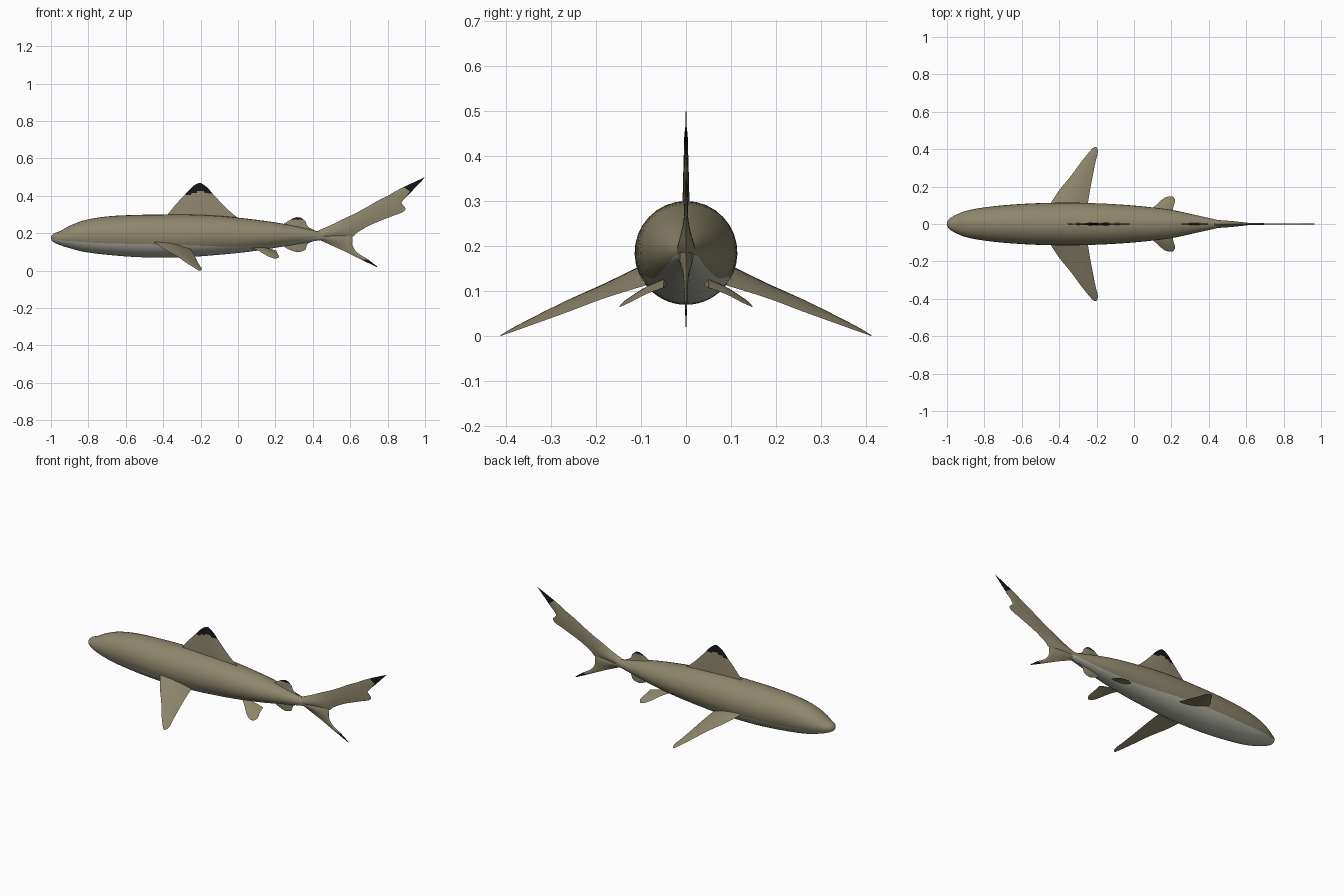
import bpy
import bmesh
from math import sin, cos, pi, asin, radians
from mathutils import Vector

if "Cube" in bpy.data.objects:
    bpy.data.objects.remove(bpy.data.objects["Cube"])


def make_material(name, red, green, blue):
    material = bpy.data.materials.new(name)
    material.use_nodes = True
    color = (red, green, blue, 1)
    material.diffuse_color = color
    material.node_tree.nodes["Principled BSDF"].inputs["Base Color"].default_value = color
    return material


skin = make_material("olive skin", .27, .24, .15)
belly = make_material("pale belly", .46, .46, .4)
black = make_material("black fin tip", .008, .008, .01)


def resample(stations, steps):
    """Smooth a list of station tuples with a Catmull-Rom spline."""
    points = [Vector(s) for s in stations]
    padded = [points[0]] + points + [points[-1]]
    result = []
    for a, b, c, d in zip(padded, padded[1:], padded[2:], padded[3:]):
        for step in range(steps):
            t = step / steps
            result.append(.5 * (2 * b + (c - a) * t
                                + (2 * a - 5 * b + 4 * c - d) * t ** 2
                                + (3 * b - a - 3 * c + d) * t ** 3))
    return result + [points[-1]]


def loft(name, rings, materials, paint):
    """Skin closed rings of points, cap both ends and colour faces by a rule."""
    bm = bmesh.new()
    loops = [[bm.verts.new(p) for p in ring] for ring in rings]
    count = len(loops[0])
    for first, second in zip(loops, loops[1:]):
        for i in range(count):
            j = (i + 1) % count
            face = bm.faces.new((first[i], first[j], second[j], second[i]))
            face.material_index = paint(i, face.calc_center_median())
    for end in (loops[0], loops[-1]):
        face = bm.faces.new(end)
        face.material_index = paint(0, face.calc_center_median())
    bmesh.ops.recalc_face_normals(bm, faces=bm.faces)
    mesh = bpy.data.meshes.new(name)
    bm.to_mesh(mesh)
    bm.free()
    for material in materials:
        mesh.materials.append(material)
    obj = bpy.data.objects.new(name, mesh)
    bpy.context.collection.objects.link(obj)
    bpy.ops.object.select_all(action="DESELECT")
    obj.select_set(True)
    bpy.context.view_layer.objects.active = obj
    bpy.ops.object.shade_smooth_by_angle(angle=radians(40))
    return obj


def fin(name, stations, normal=(0, 1, 0), tip=lambda p: False, chord=10):
    """Loft lens sections: leading point, trailing point, half thickness."""
    rings = []
    normal = Vector(normal).normalized()
    for s in resample(stations, 4):
        size = (len(s) - 1) // 2
        lead, trail = s[:size], s[size:-1]
        if size == 2:
            lead, trail = [Vector((p[0], 0, p[1])) for p in (lead, trail)]
        lead, trail = Vector(lead), Vector(trail)
        ring = []
        for i in range(2 * chord):
            along = i / chord if i <= chord else 2 - i / chord
            side = sin(pi * i / chord)
            ring.append(lead.lerp(trail, along) + normal * (s[-1] * side))
        rings.append(ring)
    return loft(name, rings, [skin, black], lambda i, p: int(tip(p)))


# Body: x, top, bottom, half width, belly line height
body_stations = [
    (-1, .18, .168, .008, .172), (-.985, .198, .152, .03, .168),
    (-.95, .212, .136, .05, .163), (-.9, .24, .12, .07, .158),
    (-.82, .27, .1, .086, .152), (-.7, .29, .085, .1, .146),
    (-.55, .298, .073, .11, .143), (-.4, .3, .07, .114, .14),
    (-.25, .3, .074, .113, .135), (-.1, .293, .085, .106, .13),
    (.05, .278, .1, .094, .13), (.2, .258, .122, .076, .143),
    (.32, .235, .143, .05, .16), (.42, .212, .16, .028, .178),
    (.46, .21, .165, .018, .18)]
arc = 20
body_rings = []
for x, top, bottom, width, line in resample(body_stations, 3):
    middle, height = (top + bottom) / 2, (top - bottom) / 2
    split = asin(max(-.9, min(.9, (line - middle) / height)))
    back_span, belly_span = pi - 2 * split, pi + 2 * split
    angles = [split + back_span * i / arc for i in range(arc)]
    angles += [pi - split + belly_span * i / arc for i in range(arc)]
    body_rings.append([(x, width * cos(a), middle + height * sin(a)) for a in angles])
loft("body", body_rings, [skin, belly], lambda i, p: int(i >= arc))

# Upright fins along the middle
fin("dorsal_fin", [
    (-.4, .27, .03, .26, .008), (-.34, .345, -.045, .318, .007),
    (-.285, .405, -.125, .4, .005), (-.25, .443, -.16, .44, .004),
    (-.225, .462, -.185, .46, .002), (-.207, .469, -.2, .469, .001)],
    tip=lambda p: p.z + abs(p.x + .2) * .3 > .427)
fin("rear_dorsal_fin", [
    (.22, .235, .43, .205, .006), (.26, .26, .375, .235, .004),
    (.29, .278, .36, .264, .003), (.315, .286, .335, .284, .001)],
    tip=lambda p: p.z > .273)
fin("anal_fin", [
    (.22, .15, .43, .165, .006), (.26, .12, .375, .145, .004),
    (.29, .106, .36, .112, .003), (.315, .099, .335, .101, .001)])

# Tail lobes
fin("upper_tail_lobe", [
    (.43, .215, .44, .162, .022), (.5, .245, .54, .17, .016),
    (.56, .275, .61, .18, .009), (.62, .303, .64, .205, .005),
    (.68, .335, .71, .245, .004), (.75, .375, .82, .29, .003),
    (.79, .395, .88, .313, .003), (.81, .405, .895, .335, .003),
    (.83, .418, .875, .365, .003), (.885, .447, .925, .42, .002),
    (1, .5, 1, .499, .001)],
    tip=lambda p: p.x + .5 * (p.z - .43) > .905)
fin("lower_tail_lobe", [
    (.44, .162, .44, .2, .018), (.5, .135, .56, .2, .014),
    (.56, .108, .61, .18, .007), (.61, .083, .612, .135, .004),
    (.64, .068, .64, .095, .003), (.665, .056, .695, .06, .002),
    (.74, .02, .745, .022, .001)],
    tip=lambda p: p.x > .665 and p.z < .06)

# Paired fins, mirrored across the body
pectoral = fin("pectoral_fins", [
    (-.46, .09, .162, -.25, .09, .113, .012), (-.4, .18, .118, -.235, .18, .085, .009),
    (-.335, .26, .082, -.22, .26, .055, .006), (-.28, .335, .045, -.205, .335, .028, .004),
    (-.235, .39, .016, -.193, .385, .01, .002), (-.213, .412, .002, -.2, .412, .001, .001)],
    normal=(.2, .4, 1))
pelvic = fin("pelvic_fins", [
    (.05, .04, .13, .205, .05, .108, .007), (.1, .085, .112, .21, .09, .093, .005),
    (.155, .135, .08, .22, .125, .075, .003), (.185, .147, .067, .207, .148, .065, .001)],
    normal=(.2, .5, 1))
for obj in (pectoral, pelvic):
    mirror = obj.modifiers.new("mirror", "MIRROR")
    mirror.use_axis = (False, True, False)
